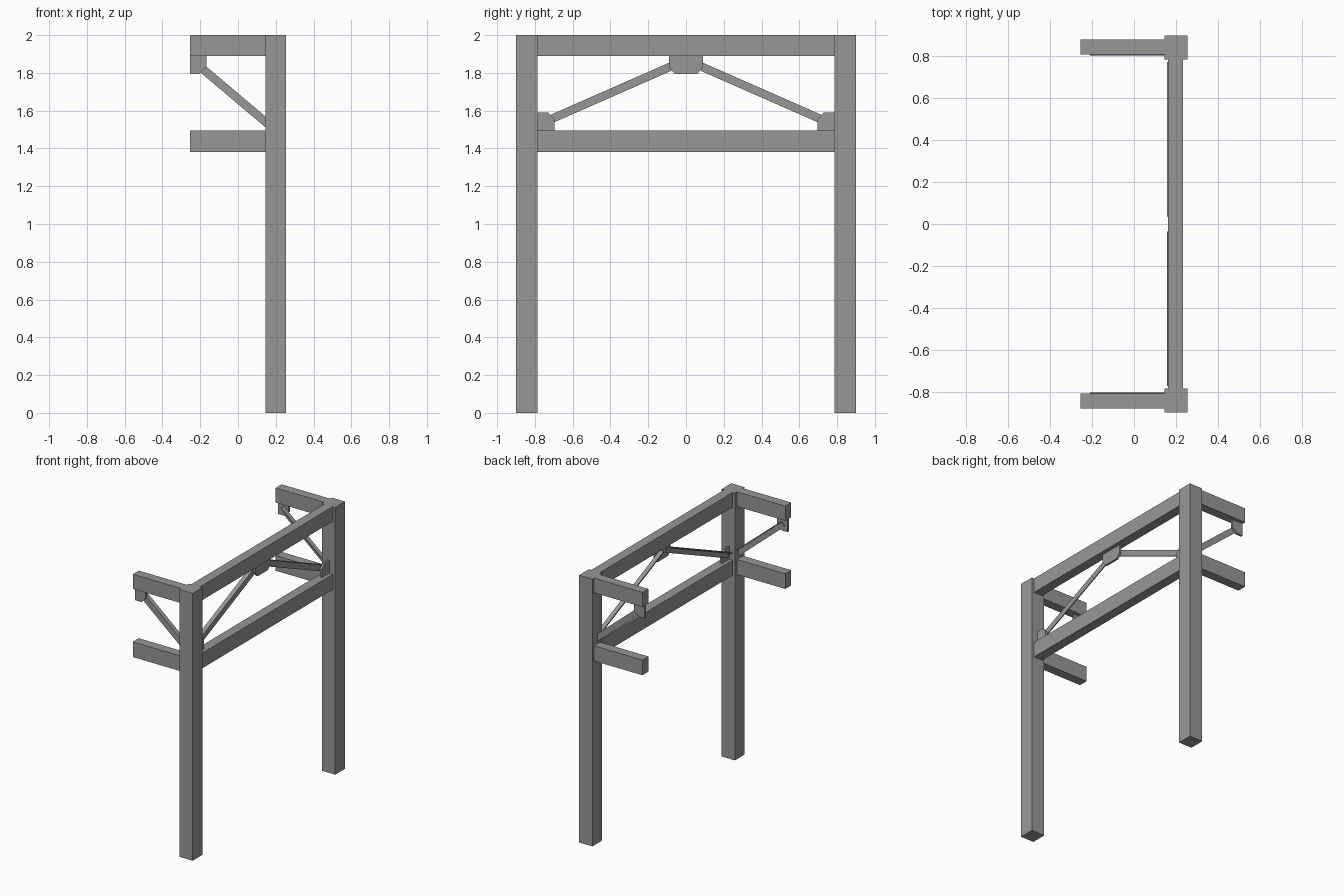
import bpy
import bmesh
from mathutils import Vector

if "Cube" in bpy.data.objects:
    bpy.data.objects.remove(bpy.data.objects["Cube"], do_unlink=True)

steel = bpy.data.materials.new("mid_grey")
steel.use_nodes = True
GREY = (0.31, 0.31, 0.31, 1)
steel.diffuse_color = GREY
steel.node_tree.nodes["Principled BSDF"].inputs["Base Color"].default_value = GREY


def prism(name, start, end):
    """Solid between two matching loops of points."""
    bm = bmesh.new()
    a = [bm.verts.new(p) for p in start]
    b = [bm.verts.new(p) for p in end]
    bm.faces.new(a)
    bm.faces.new(b)
    for i in range(len(a)):
        j = (i + 1) % len(a)
        bm.faces.new((a[i], a[j], b[j], b[i]))
    bmesh.ops.recalc_face_normals(bm, faces=bm.faces)
    mesh = bpy.data.meshes.new(name)
    bm.to_mesh(mesh)
    bm.free()
    mesh.materials.append(steel)
    obj = bpy.data.objects.new(name, mesh)
    bpy.context.collection.objects.link(obj)
    return obj


def box(name, x, y, z):
    loops = [[(x[0], y[0], h), (x[1], y[0], h), (x[1], y[1], h), (x[0], y[1], h)] for h in z]
    return prism(name, *loops)


def angle_bar(name, p, q, side, size=0.044, t=0.007, reach=0.033):
    """L-section bar from p to q, its flange on the top edge towards side."""
    p, q, side = Vector(p), Vector(q), Vector(side)
    up = side.cross(q - p).normalized()
    if up.z < 0:
        up = -up
    h = size / 2
    section = [(0, -h), (t, -h), (t, h - t), (reach, h - t), (reach, h), (0, h)]
    return prism(name, *[[c + side * u + up * v for u, v in section] for c in (p, q)])


LEVELS = {"lower": (1.38, 1.494), "upper": (1.89, 2.0)}
PLATE_X = (0.19, 0.206)      # plates in the long frame
PLATE_Y = (0.837, 0.853)     # plates under the side arms

# Long beams between the posts
for level, z in LEVELS.items():
    box(level + "_beam", (0.163, 0.235), (-0.785, 0.785), z)

# Middle plate hanging from the upper beam
outline = [(-0.09, 1.89), (-0.09, 1.83), (-0.06, 1.795),
           (0.06, 1.795), (0.09, 1.83), (0.09, 1.89)]
prism("middle_plate", *[[(x, y, z) for y, z in outline] for x in PLATE_X])

for s, side in ((-1, "front"), (1, "back")):
    # Post and its two arms
    box(side + "_post", (0.145, 0.255), (s * 0.785, s * 0.9), (0, 2))
    for level, z in LEVELS.items():
        box(f"{side}_{level}_arm", (-0.255, 0.145), (s * 0.81, s * 0.88), z)

    # Plate in the corner of lower beam and post
    outline = [(0.785, 1.494), (0.697, 1.494), (0.697, 1.555), (0.73, 1.59), (0.785, 1.59)]
    prism(side + "_corner_plate", *[[(x, s * y, z) for y, z in outline] for x in PLATE_X])

    # Plate under the arm tip
    outline = [(-0.255, 1.89), (-0.255, 1.795), (-0.203, 1.795), (-0.167, 1.832), (-0.167, 1.89)]
    prism(side + "_arm_plate", *[[(x, s * y, z) for x, z in outline] for y in PLATE_Y])

    # Diagonal angle bars on the inner side of the plates
    angle_bar(side + "_long_brace", (0.19, s * 0.765, 1.533), (0.19, s * 0.03, 1.856), (-1, 0, 0))
    angle_bar(side + "_arm_brace", (-0.22, s * 0.837, 1.849), (0.16, s * 0.837, 1.528), (0, -s, 0))
